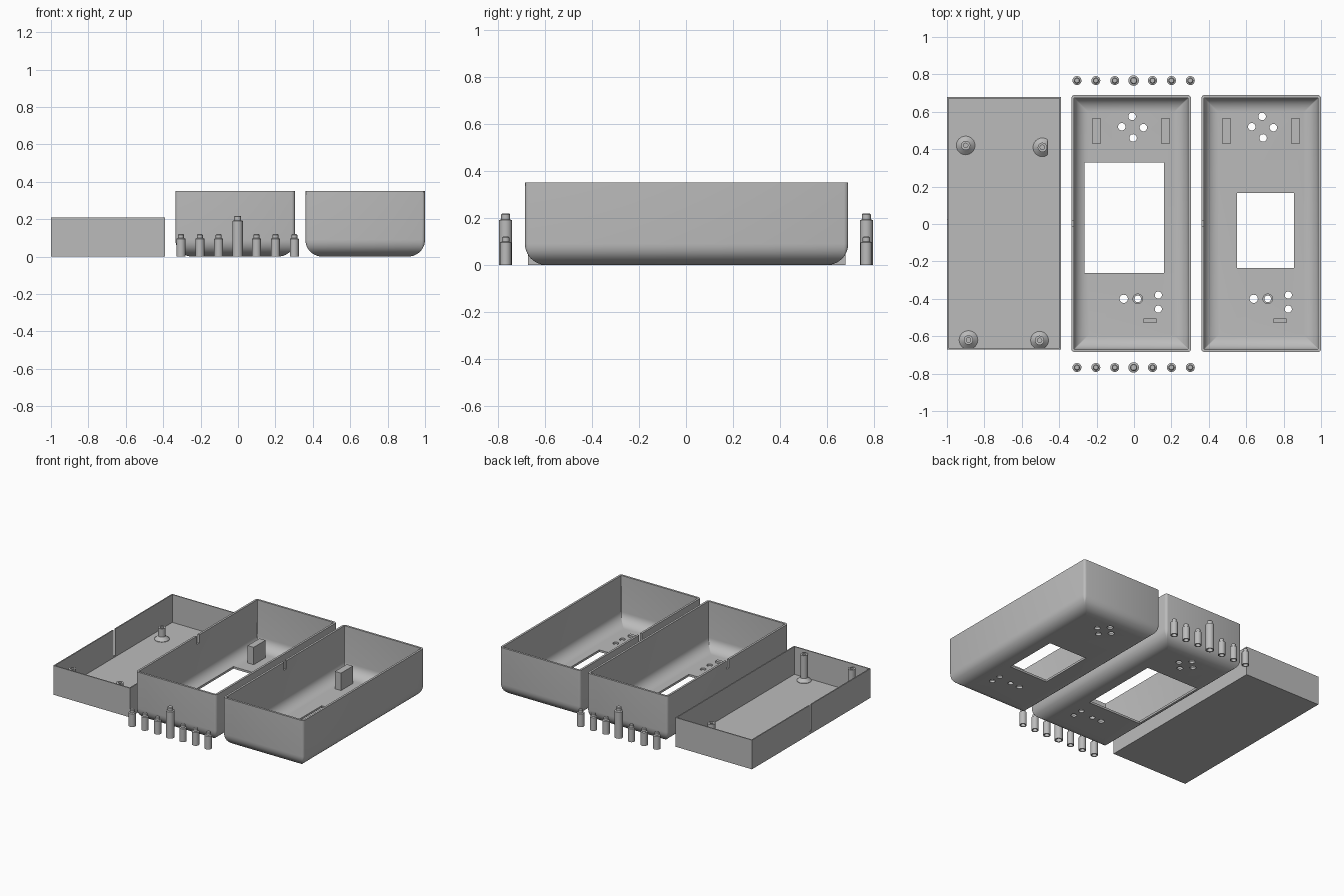
import bpy, bmesh, math
from mathutils import Matrix

if "Cube" in bpy.data.objects:
    bpy.data.objects.remove(bpy.data.objects["Cube"])

grey = bpy.data.materials.new("plain grey")
grey.diffuse_color = (0.5, 0.5, 0.5, 1)
grey.use_nodes = True
grey.node_tree.nodes["Principled BSDF"].inputs["Base Color"].default_value = grey.diffuse_color


def finish(name, bm, smooth=True):
    bmesh.ops.recalc_face_normals(bm, faces=bm.faces)
    me = bpy.data.meshes.new(name)
    bm.to_mesh(me)
    bm.free()
    me.materials.append(grey)
    ob = bpy.data.objects.new(name, me)
    bpy.context.collection.objects.link(ob)
    if smooth:
        shade(ob)
    return ob


def select(ob):
    bpy.ops.object.select_all(action='DESELECT')
    ob.select_set(True)
    bpy.context.view_layer.objects.active = ob


def shade(ob):
    select(ob)
    bpy.ops.object.shade_smooth_by_angle(angle=math.radians(30))


def add_box(bm, x0, x1, y0, y1, z0, z1):
    m = Matrix.Translation(((x0 + x1) / 2, (y0 + y1) / 2, (z0 + z1) / 2)) \
        @ Matrix.Diagonal((x1 - x0, y1 - y0, z1 - z0, 1))
    bmesh.ops.create_cube(bm, size=1, matrix=m)


def add_rod(bm, x, y, r, z0, z1):
    bmesh.ops.create_cone(bm, cap_ends=True, segments=24, radius1=r, radius2=r, depth=z1 - z0,
                          matrix=Matrix.Translation((x, y, (z0 + z1) / 2)))


def box(name, *dims):
    bm = bmesh.new()
    add_box(bm, *dims)
    return finish(name, bm, False)


def skin(bm, rings):
    """Joins a row of vertex rings and closes both ends."""
    for a, b in zip(rings, rings[1:]):
        for i in range(len(a)):
            j = (i + 1) % len(a)
            bm.faces.new((a[i], a[j], b[j], b[i]))
    bm.faces.new(rings[0])
    bm.faces.new(rings[-1])


def lathe(name, profile, x, y, n=24):
    bm = bmesh.new()
    skin(bm, [[bm.verts.new((x + r * math.cos(2 * math.pi * i / n),
                             y + r * math.sin(2 * math.pi * i / n), z)) for i in range(n)]
              for r, z in profile])
    return finish(name, bm)


def cut(ob, bm):
    cutter = finish("cutter", bm, False)
    cutter.hide_render = True
    mod = ob.modifiers.new("cut", 'BOOLEAN')
    mod.operation = 'DIFFERENCE'
    mod.solver = 'EXACT'
    mod.object = cutter
    select(ob)
    bpy.ops.object.modifier_apply(modifier=mod.name)
    bpy.data.objects.remove(cutter)
    shade(ob)


# Deep case with rounded bottom edges
HX, Y0, Y1, H, T, R = 0.32, -0.685, 0.69, 0.35, 0.015, 0.09


def rect_ring(bm, cx, inset, z):
    cy, hy = (Y0 + Y1) / 2, (Y1 - Y0) / 2 - inset
    hx, r = HX - inset, max(0.018 - inset, 0.004)
    out = []
    for q, (sx, sy) in enumerate(((1, 1), (-1, 1), (-1, -1), (1, -1))):
        for k in range(4):
            a = math.pi / 2 * (q + k / 3)
            out.append(bm.verts.new((cx + sx * (hx - r) + r * math.cos(a),
                                     cy + sy * (hy - r) + r * math.sin(a), z)))
    return out


def case(name, cx, window):
    bm = bmesh.new()
    steps = [math.pi / 2 * i / 10 for i in range(11)]
    path = [(R * (1 - math.sin(a)), R * (1 - math.cos(a))) for a in steps] + [(0, H), (T, H)]
    r = R - T
    path += [(T + r * (1 - math.sin(a)), T + r * (1 - math.cos(a))) for a in reversed(steps)]
    skin(bm, [rect_ring(bm, cx, i, z) for i, z in path])
    shell = finish(name, bm)

    # Display window, speaker holes, button holes and cable notch
    ox = cx + 0.015
    bm = bmesh.new()
    add_box(bm, *window, -0.1, 0.1)
    for x, y, rad in ((-0.01, 0.575, 0.02), (-0.065, 0.52, 0.02), (0.05, 0.515, 0.02),
                      (-0.005, 0.46, 0.02), (-0.055, -0.4, 0.022), (0.02, -0.4, 0.018),
                      (0.13, -0.38, 0.019), (0.13, -0.455, 0.019)):
        add_rod(bm, ox + x, y, rad, -0.1, 0.1)
    add_box(bm, cx - HX - 0.05, cx - HX + 0.05, -0.012, 0.018, 0.29, 0.45)
    cut(shell, bm)

    # Support blocks, small ledge and button collar
    for x in (-0.2, 0.168):
        box(name + "_support_block", ox + x - 0.024, ox + x + 0.024, 0.43, 0.565, T - 0.005, 0.14)
    box(name + "_ledge", ox + 0.05, ox + 0.12, -0.53, -0.505, T - 0.005, 0.03)
    lathe_tube(name + "_collar", ox + 0.02, -0.4, 0.028, 0.018, T - 0.004, 0.035)


def lathe_tube(name, x, y, ro, ri, z0, z1):
    tube = lathe(name, [(ro, z0), (ro, z1)], x, y)
    bm = bmesh.new()
    add_rod(bm, x, y, ri, z0 - 0.1, z1 + 0.1)
    cut(tube, bm)


case("middle_case", -0.015, (-0.265, 0.16, -0.262, 0.33))
case("right_case", 0.68, (0.55, 0.855, -0.235, 0.167))

# Shallow lid tray with a slot in the left wall
tray = box("lid_tray", -1, -0.39, -0.672, 0.678, 0, 0.21)
bm = bmesh.new()
add_box(bm, -0.992, -0.398, -0.664, 0.67, 0.01, 0.4)
cut(tray, bm)
bm = bmesh.new()
add_box(bm, -1.1, -0.95, 0.0, 0.022, 0.02, 0.4)
cut(tray, bm)

# Screw posts with flared feet
for x, y, h, foot in ((-0.9, 0.42, 0.095, 0.05), (-0.49, 0.41, 0.095, 0.05),
                      (-0.885, -0.62, 0.2, 0.05), (-0.505, -0.622, 0.2, 0.048)):
    post = lathe("screw_post", [(foot, 0.006), (foot, 0.013), (0.025, 0.035), (0.025, h),
                                (0.012, h), (0.012, 0.03)], x, y)
    if x == -0.49:  # trimmed side
        bm = bmesh.new()
        add_box(bm, -0.462, -0.3, 0.3, 0.5, -0.1, 0.3)
        cut(post, bm)

# Rows of stepped pegs with hollow bases
for y in (-0.767, 0.767):
    for i in range(-3, 4):
        if i == 0:
            body, cap, sh, top = 0.028, 0.019, 0.19, 0.218
        else:
            body, cap, sh, top = 0.024, 0.016, 0.095, 0.12
        bore = cap + 0.001
        lathe("tall_peg" if i == 0 else "short_peg",
              [(bore, 0.03), (bore, 0), (body, 0), (body, sh), (cap, sh + 0.004),
               (cap, top - 0.004), (cap - 0.004, top)], i * 0.101 - 0.002, y)
